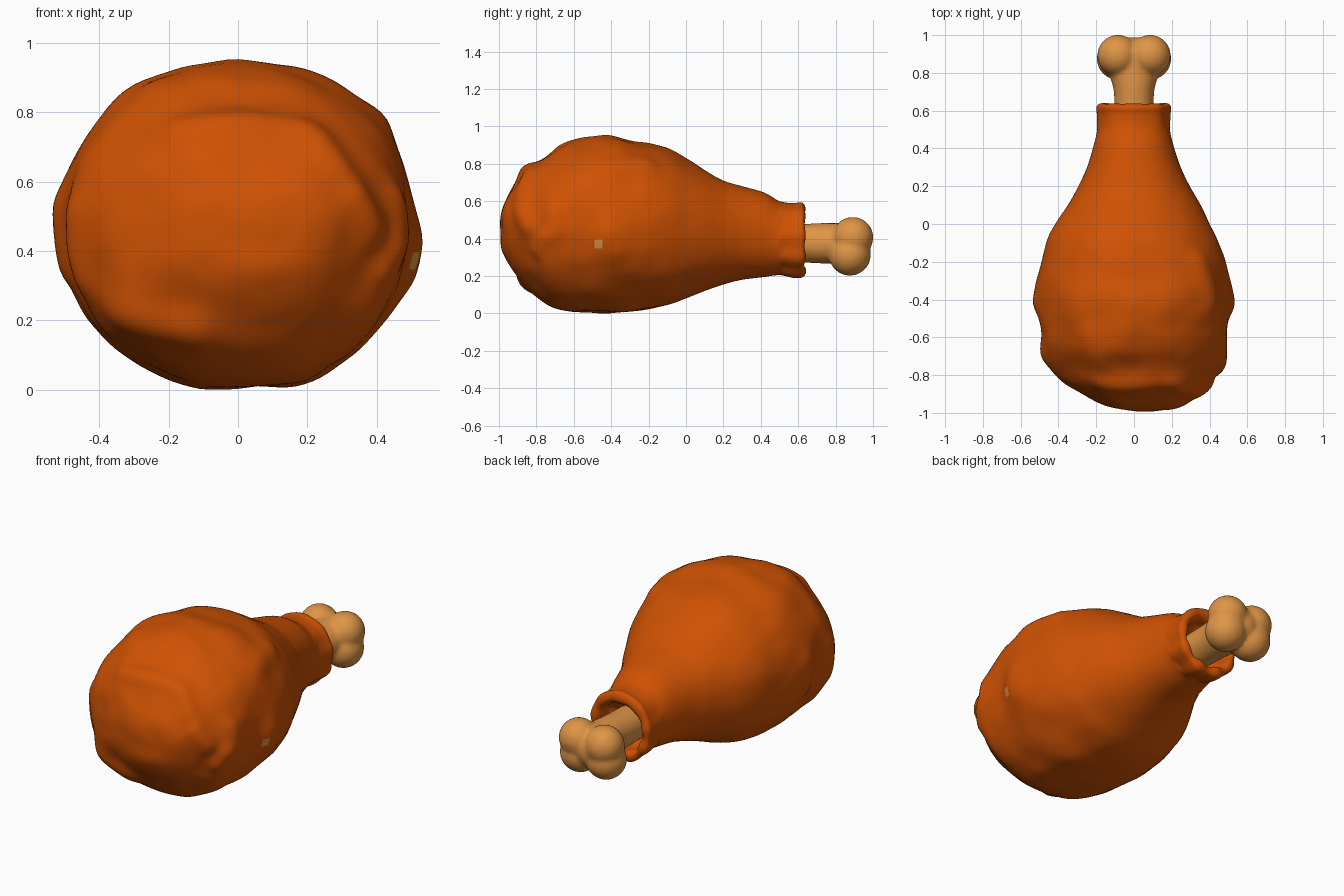
import bpy, bmesh, math
from mathutils import Vector, noise
from mathutils.geometry import intersect_point_line

if "Cube" in bpy.data.objects:
    bpy.data.objects.remove(bpy.data.objects["Cube"])


def material(name, rgb):
    m = bpy.data.materials.new(name)
    m.diffuse_color = (*rgb, 1)
    m.use_nodes = True
    m.node_tree.nodes["Principled BSDF"].inputs["Base Color"].default_value = m.diffuse_color
    return m


MEAT = material("roasted orange", (0.62, 0.083, 0.001))
BONE = material("bone tan", (0.74, 0.30, 0.062))


def catmull(stations, steps):
    """Smooth rows through the given stations."""
    out = []
    n = len(stations)
    for i in range(n - 1):
        p = [stations[min(max(i + k, 0), n - 1)] for k in (-1, 0, 1, 2)]
        for s in range(steps):
            t = s / steps
            out.append([0.5 * (2 * b + (c - a) * t + (2 * a - 5 * b + 4 * c - d) * t * t
                               + (3 * b - a - 3 * c + d) * t ** 3) for a, b, c, d in zip(*p)])
    out.append(list(stations[-1]))
    return out


def loft(rows, sides, power=2.0):
    """Skin of oval rings; row = y, left, right, bottom, top."""
    bm = bmesh.new()
    rings = []
    for y, xl, xr, zb, zt in rows:
        ring = []
        for k in range(sides):
            a = math.tau * k / sides
            c, s = math.cos(a), math.sin(a)
            c = math.copysign(abs(c) ** (2 / power), c)
            s = math.copysign(abs(s) ** (2 / power), s)
            ring.append(bm.verts.new(((xl + xr) / 2 + c * (xr - xl) / 2, y,
                                      (zb + zt) / 2 + s * (zt - zb) / 2)))
        rings.append(ring)
    for r0, r1 in zip(rings, rings[1:]):
        for k in range(sides):
            j = (k + 1) % sides
            bm.faces.new((r0[k], r1[k], r1[j], r0[j]))
    bm.faces.new(rings[0])
    bm.faces.new(rings[-1][::-1])
    bmesh.ops.recalc_face_normals(bm, faces=bm.faces)
    bm.normal_update()
    return bm


def to_object(bm, name, mats):
    me = bpy.data.meshes.new(name)
    bm.to_mesh(me)
    bm.free()
    for m in mats:
        me.materials.append(m)
    for f in me.polygons:
        f.use_smooth = True
    ob = bpy.data.objects.new(name, me)
    bpy.context.collection.objects.link(ob)
    return ob


# Meat: body silhouette, collar, then lip rolled into the pocket
body = [
    (-0.992, 0.08, 0.12, 0.44, 0.48), (-0.983, -0.04, 0.20, 0.36, 0.56),
    (-0.955, -0.17, 0.27, 0.29, 0.63), (-0.90, -0.28, 0.33, 0.20, 0.72),
    (-0.84, -0.38, 0.385, 0.12, 0.785), (-0.75, -0.45, 0.46, 0.05, 0.84),
    (-0.66, -0.485, 0.48, 0.02, 0.90), (-0.55, -0.49, 0.49, 0.01, 0.935),
    (-0.40, -0.51, 0.51, 0.005, 0.95), (-0.25, -0.50, 0.495, 0.015, 0.92),
    (-0.10, -0.465, 0.45, 0.04, 0.885), (0.0, -0.415, 0.40, 0.08, 0.83),
    (0.10, -0.35, 0.35, 0.12, 0.765), (0.20, -0.295, 0.295, 0.155, 0.71),
    (0.30, -0.248, 0.248, 0.18, 0.68), (0.42, -0.212, 0.208, 0.195, 0.645),
    (0.50, -0.195, 0.19, 0.205, 0.60), (0.57, -0.195, 0.19, 0.19, 0.588),
    (0.615, -0.197, 0.194, 0.19, 0.592), (0.633, -0.185, 0.183, 0.205, 0.575),
    (0.635, -0.16, 0.16, 0.23, 0.545), (0.61, -0.14, 0.14, 0.245, 0.52),
    (0.56, -0.13, 0.13, 0.25, 0.51), (0.52, -0.085, 0.085, 0.30, 0.46)]
# Folds and lumps: start, end, radius, height
lumps = [
    ((-0.18, -0.86, 0.77), (0.22, -0.86, 0.78), 0.06, 0.022),
    ((0.22, -0.86, 0.77), (0.29, -0.88, 0.65), 0.06, 0.022),
    ((0.34, -0.88, 0.55), (0.38, -0.84, 0.47), 0.06, 0.03),
    ((0.44, -0.76, 0.40), (0.42, -0.80, 0.34), 0.05, 0.025),
    ((-0.32, -0.80, 0.22), (-0.12, -0.86, 0.17), 0.07, 0.03),
    ((-0.51, -0.42, 0.52), (-0.51, -0.42, 0.35), 0.07, 0.02),
    ((-0.48, -0.69, 0.50), (-0.46, -0.70, 0.32), 0.07, 0.02),
    ((0.51, -0.42, 0.42), (0.51, -0.40, 0.34), 0.08, 0.018),
    ((0.48, -0.72, 0.55), (0.48, -0.70, 0.45), 0.06, 0.018),
    ((0.34, -0.22, 0.78), (0.38, -0.40, 0.75), 0.07, 0.025),
    ((-0.20, -0.74, 0.84), (-0.25, -0.60, 0.86), 0.08, 0.015),
    ((0.18, -0.55, 0.03), (0.15, -0.35, 0.02), 0.08, 0.015)]
lumps = [(Vector(a), Vector(b), r, h) for a, b, r, h in lumps]

bm = loft(catmull(body, 7), 128, 2.15)
for v in bm.verts:
    p = v.co.copy()
    normal = v.normal.copy()
    fade = min(1, max(0.1, (0.3 - p.y) / 0.6))
    d = fade * (0.015 * noise.noise(p * 4.5) + 0.004 * noise.noise(p * 10))
    for a, b, r, h in lumps:
        t = min(1, max(0, intersect_point_line(p, a, b)[1]))
        d += h * math.exp(-((p - a.lerp(b, t)).length / r) ** 2)
    # puckered collar, strongest underneath
    if p.y > 0.5:
        ang = math.atan2(p.z - 0.39, p.x)
        d += 0.006 * math.sin(9 * ang) * (0.6 - 0.4 * math.sin(ang))
    v.co = p + normal * d
    v.co.z = max(v.co.z, 0)
    v.co.y = max(v.co.y, -1)
# Little spot where bone shows on the right side
for f in bm.faces:
    c = f.calc_center_median()
    if c.x > 0.3 and abs(c.y + 0.46) < 0.02 and abs(c.z - 0.37) < 0.02:
        f.material_index = 1
to_object(bm, "meat", [MEAT, BONE])

# Bone: flaring shaft fused with four knuckle balls around a core
shaft = [(0.45, 0.10), (0.64, 0.104), (0.72, 0.11), (0.78, 0.128), (0.85, 0.15), (0.92, 0.12)]
bm = loft(catmull([(y, -r, r, 0.375 - min(r, 0.108), 0.375 + min(r, 0.108))
                   for y, r in shaft], 5), 40)
balls = [(s * 0.085, y, z, r) for s in (-1, 1)
         for y, z, r in ((0.892, 0.406, 0.11), (0.876, 0.314, 0.113))]
balls += [(0, 0.872, 0.365, 0.118)]
for x, y, z, r in balls:
    ball = bmesh.ops.create_uvsphere(bm, u_segments=32, v_segments=16, radius=r)
    bmesh.ops.translate(bm, verts=ball["verts"], vec=(x, y, z))
bone = to_object(bm, "bone", [BONE])
remesh = bone.modifiers.new("fuse", "REMESH")
remesh.mode = "VOXEL"
remesh.voxel_size = 0.01
remesh.use_smooth_shade = True
smooth = bone.modifiers.new("soften", "SMOOTH")
smooth.factor = 0.5
smooth.iterations = 12
